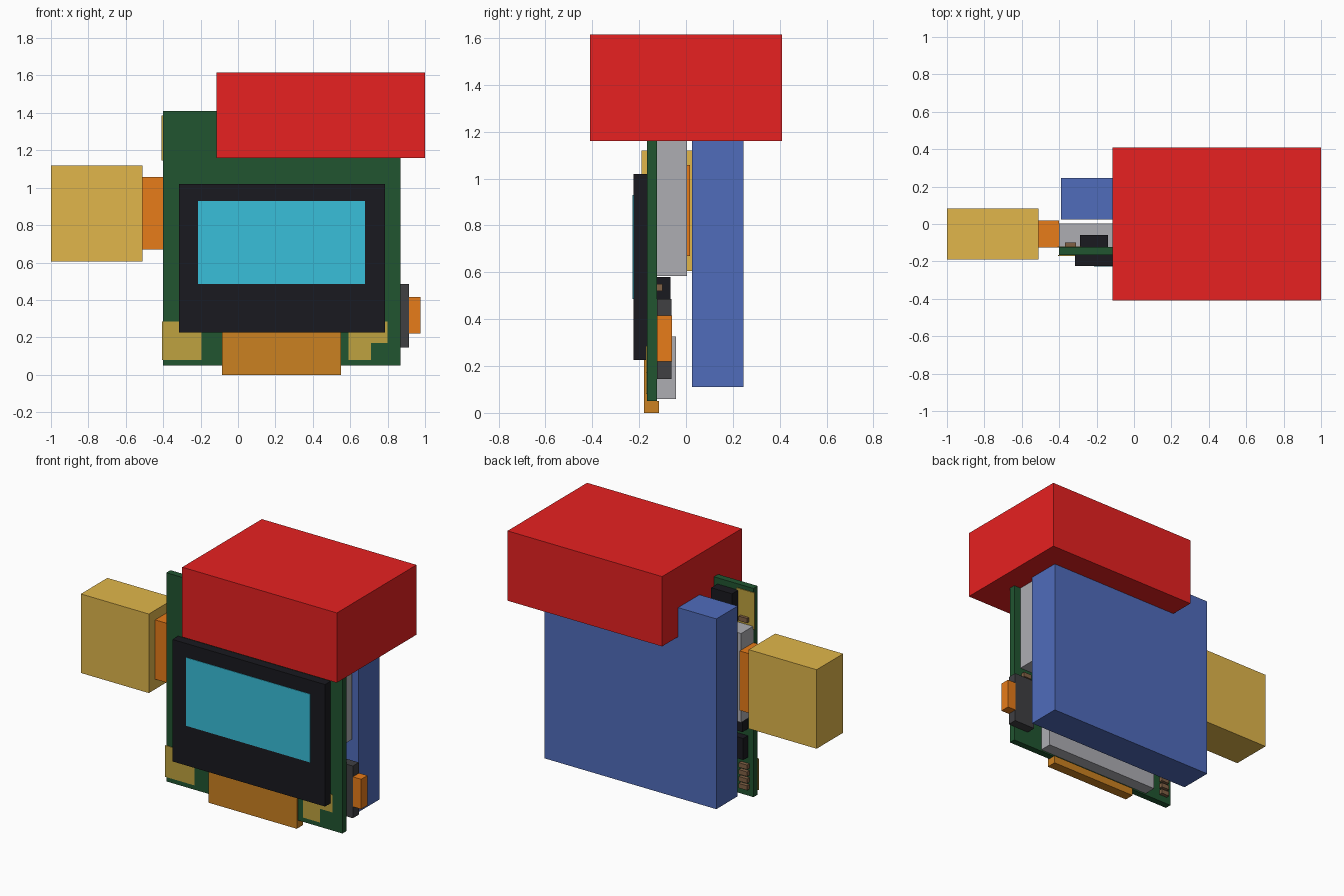
import bpy

if "Cube" in bpy.data.objects:
    bpy.data.objects.remove(bpy.data.objects["Cube"])


def material(name, rgb):
    m = bpy.data.materials.new(name)
    m.diffuse_color = (*rgb, 1)
    m.use_nodes = True
    m.node_tree.nodes["Principled BSDF"].inputs["Base Color"].default_value = m.diffuse_color
    return m


RED = material("red", (0.80, 0.015, 0.015))
BLUE = material("blue", (0.08, 0.15, 0.50))
GREEN = material("board_green", (0.015, 0.09, 0.03))
BLACK = material("black", (0.01, 0.01, 0.014))
CYAN = material("cyan", (0.04, 0.52, 0.70))
ORANGE = material("orange", (0.80, 0.20, 0.01))
AMBER = material("amber", (0.60, 0.22, 0.015))
YELLOW = material("yellow", (0.75, 0.47, 0.07))
GOLD = material("gold", (0.52, 0.36, 0.05))
DARK = material("dark_grey", (0.05, 0.05, 0.055))
BROWN = material("brown", (0.22, 0.12, 0.06))
STEEL = material("steel", (0.42, 0.42, 0.45))


def prism(name, outline, y0, y1, mat):
    """Extrude an outline in the xz plane from y0 to y1."""
    n = len(outline)
    verts = [(x, y, z) for y in (y0, y1) for x, z in outline]
    faces = [tuple(range(n)), tuple(range(2 * n - 1, n - 1, -1))]
    faces += [(i, i + n, (i + 1) % n + n, (i + 1) % n) for i in range(n)]
    mesh = bpy.data.meshes.new(name)
    mesh.from_pydata(verts, [], faces)
    mesh.materials.append(mat)
    obj = bpy.data.objects.new(name, mesh)
    bpy.context.collection.objects.link(obj)
    return obj


def box(name, x0, x1, y0, y1, z0, z1, mat):
    return prism(name, [(x0, z0), (x1, z0), (x1, z1), (x0, z1)], y0, y1, mat)


FRONT, BACK = -0.167, -0.124  # faces of the circuit board

# Main blocks
box("circuit_board", -0.40, 0.87, FRONT, BACK, 0.05, 1.41, GREEN)
box("battery", -0.39, 0.85, 0.025, 0.245, 0.11, 1.35, BLUE)
box("top_block", -0.115, 1.0, -0.41, 0.41, 1.16, 1.615, RED)

# Display with its ribbon folded under the board
box("display_panel", -0.315, 0.785, -0.225, FRONT, 0.225, 1.02, BLACK)
box("display_screen", -0.215, 0.68, -0.228, -0.22, 0.485, 0.93, CYAN)
box("ribbon_front", -0.085, 0.55, -0.18, FRONT, 0.0, 0.24, AMBER)
box("ribbon_fold", -0.085, 0.55, FRONT, -0.115, 0.0, 0.05, AMBER)

# Contact pads
box("left_pad", -0.405, -0.195, -0.171, FRONT, 0.08, 0.285, GOLD)
prism("right_pad", [(0.59, 0.08), (0.71, 0.08), (0.71, 0.17), (0.80, 0.17),
                    (0.80, 0.285), (0.59, 0.285)], -0.171, FRONT, GOLD)
box("rear_pad", -0.41, -0.28, BACK, -0.119, 1.145, 1.385, GOLD)

# Socket and plug on the left
box("socket", -0.40, 0.82, BACK, 0.004, 0.585, 1.165, STEEL)
box("plug_neck", -0.51, -0.40, -0.125, 0.018, 0.67, 1.057, ORANGE)
box("plug_body", -1.0, -0.51, -0.19, 0.083, 0.605, 1.12, YELLOW)

# Slide switch on the right
box("switch_body", 0.76, 0.915, BACK, -0.062, 0.145, 0.485, DARK)
box("switch_knob", 0.915, 0.975, BACK, -0.06, 0.22, 0.415, ORANGE)

# Rear components
box("rear_connector", -0.20, 0.65, BACK, -0.043, 0.06, 0.325, STEEL)
box("top_chip", -0.29, -0.14, BACK, -0.06, 1.17, 1.37, BLACK)
box("upper_chip", -0.36, 0.10, BACK, -0.067, 0.485, 0.58, BLACK)
box("lower_chip", -0.36, -0.22, BACK, -0.075, 0.30, 0.44, BLACK)
caps = [(-0.34, 0.11), (-0.34, 0.155), (-0.34, 0.20), (-0.34, 0.245),
        (-0.34, 1.20), (-0.17, 1.20), (0.78, 0.535)]
for i, (x, z) in enumerate(caps):
    box(f"capacitor_{i}", x - 0.03, x + 0.03, BACK, -0.10, z - 0.015, z + 0.015, BROWN)
